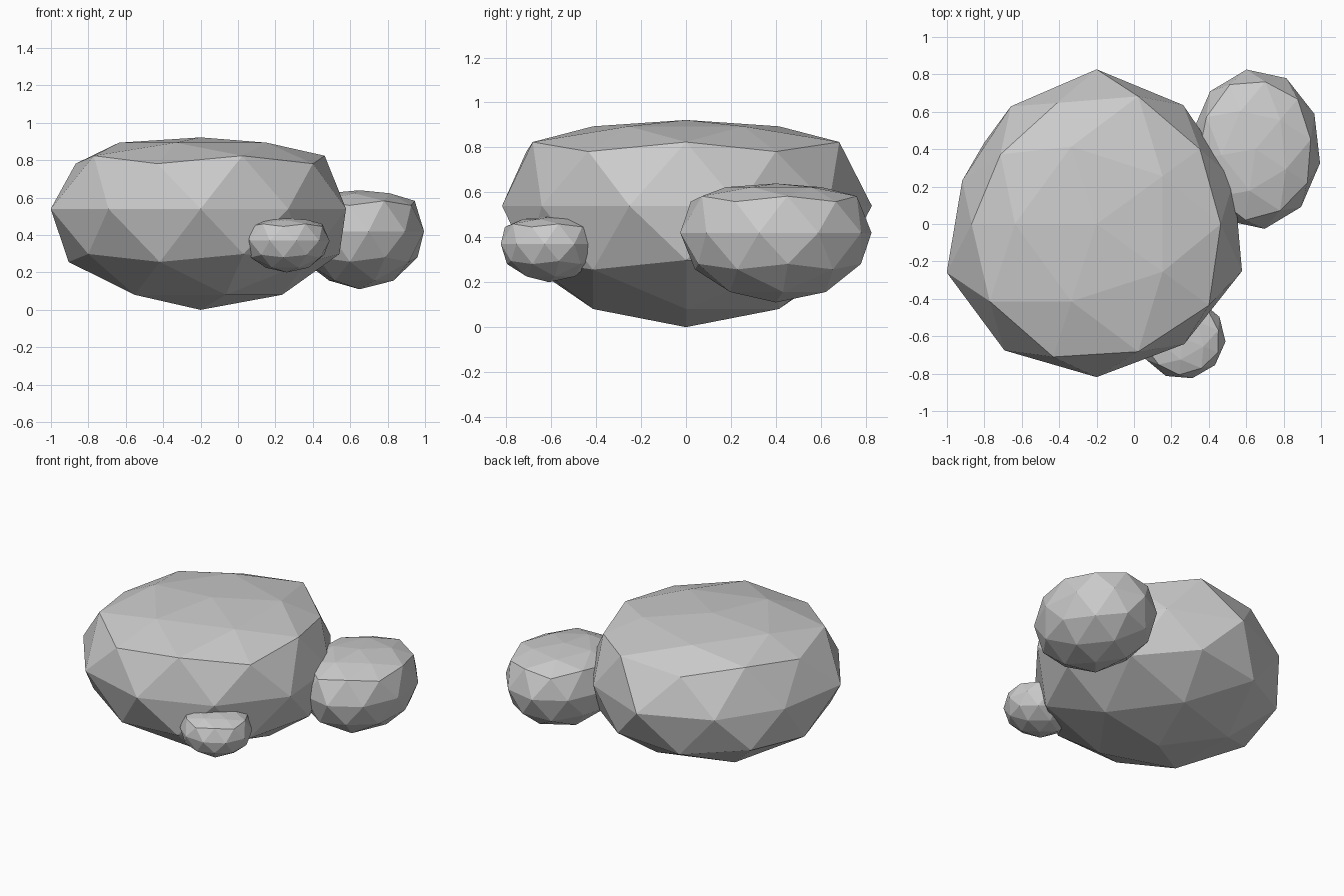
import bpy, bmesh
from math import atan2, radians, pi
from mathutils import Matrix

if "Cube" in bpy.data.objects:
    bpy.data.objects.remove(bpy.data.objects["Cube"])

# Radial wobble of the large boulder, one factor per 18 degrees
WOBBLE = [.94, .93, .92, .95, 1.02, 1.0, .92, .94, .9, .91,
          .9, 1.015, 1.0, 1.01, 1.01, .99, 1.02, .96, 1.0, .985]


def rock(name, centre, radii, turn=0, wobble=None):
    """Faceted boulder: a low icosphere, squashed above its shoulder."""
    bm = bmesh.new()
    bmesh.ops.create_icosphere(bm, subdivisions=2, radius=1)
    bm.transform(Matrix.Rotation(pi, 4, 'Z'))
    for v in bm.verts:
        if wobble and -.1 < v.co.z < .6:
            f = wobble[round(atan2(v.co.y, v.co.x) / radians(18)) % 20]
            v.co.x *= f
            v.co.y *= f
        if v.co.z > .55:
            v.co.z = .55 + (v.co.z - .55) * .35
    bm.transform(Matrix.Translation(centre) @ Matrix.Diagonal((*radii, 1))
                 @ Matrix.Rotation(radians(turn), 4, 'Z'))
    mesh = bpy.data.meshes.new(name)
    bm.to_mesh(mesh)
    bm.free()
    bpy.context.collection.objects.link(bpy.data.objects.new(name, mesh))


# Large boulder and its two smaller neighbours
rock("large_boulder", (-.2, 0, .54), (.83, .827, .54), wobble=WOBBLE)
rock("medium_boulder", (.65, .40, .42), (.35, .43, .31), 8)
rock("small_boulder", (.26, -.61, .37), (.23, .22, .17), 13)
